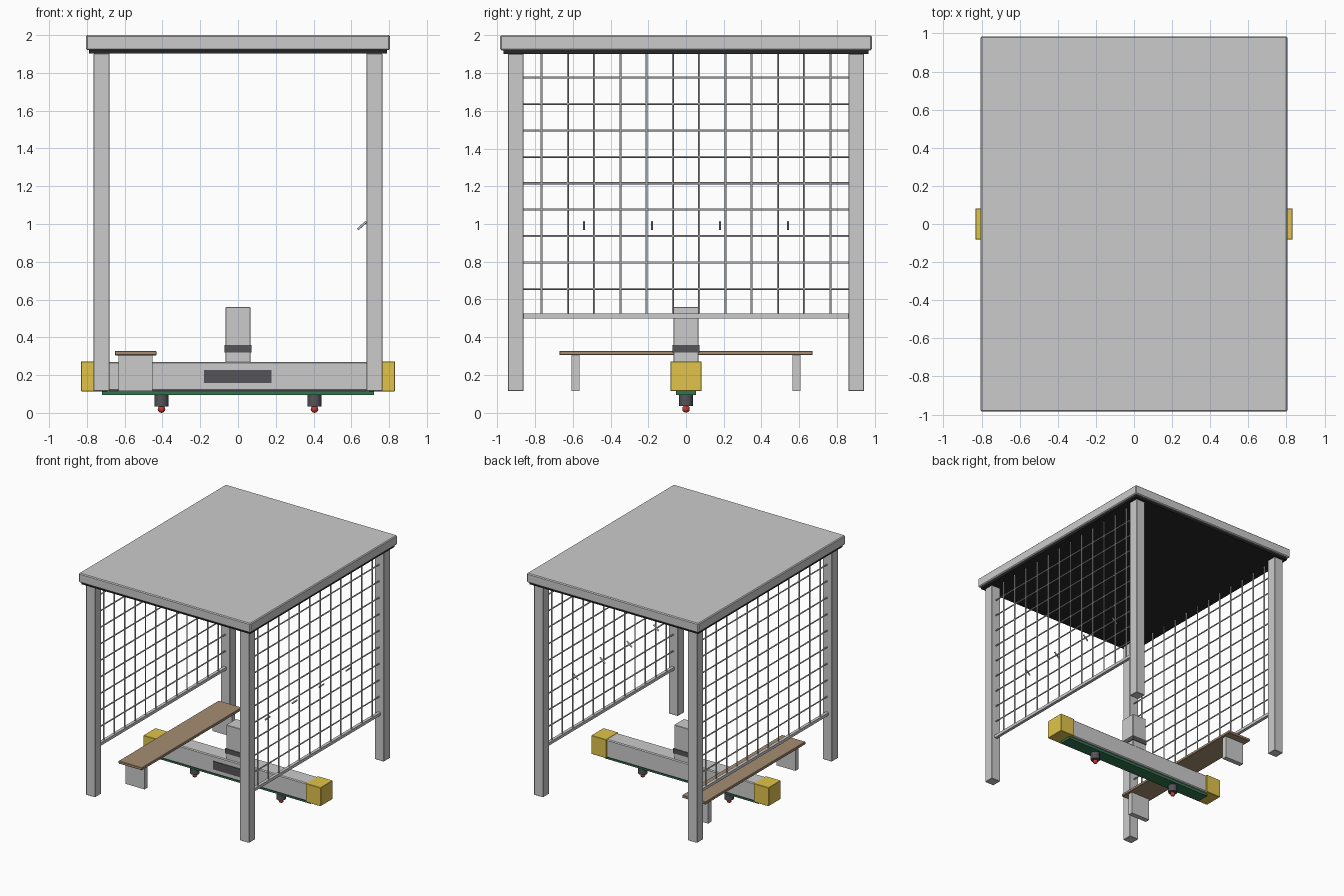
import bpy, math
from mathutils import Vector

if "Cube" in bpy.data.objects:
    bpy.data.objects.remove(bpy.data.objects["Cube"])


def material(name, rgb):
    m = bpy.data.materials.new(name)
    m.diffuse_color = (*rgb, 1)
    m.use_nodes = True
    m.node_tree.nodes["Principled BSDF"].inputs["Base Color"].default_value = m.diffuse_color
    return m


DARK = material("dark", (0.02, 0.02, 0.022))
CHARCOAL = material("charcoal", (0.09, 0.09, 0.1))
YELLOW = material("yellow", (0.75, 0.55, 0.07))
GREEN = material("green", (0.03, 0.18, 0.08))
WOOD = material("wood", (0.38, 0.27, 0.17))
RED = material("red", (0.6, 0.04, 0.03))


def finish(ob, name, mat):
    ob.name = name
    if mat:
        ob.data.materials.append(mat)
    return ob


def box(name, x, y, z, mat=None, bevel=0):
    """Box from (min, max) ranges on each axis."""
    bpy.ops.mesh.primitive_cube_add(size=1)
    ob = bpy.context.object
    ob.scale = [r[1] - r[0] for r in (x, y, z)]
    ob.location = [(r[0] + r[1]) / 2 for r in (x, y, z)]
    bpy.ops.object.transform_apply(location=False, rotation=False, scale=True)
    if bevel:
        mod = ob.modifiers.new("bevel", "BEVEL")
        mod.width = bevel
        mod.segments = 1
    return finish(ob, name, mat)


def rod(name, a, b, r, sides=8, mat=None):
    """Cylinder from point a to point b."""
    a, b = Vector(a), Vector(b)
    bpy.ops.mesh.primitive_cylinder_add(vertices=sides, radius=r, depth=(b - a).length,
                                        location=(a + b) / 2)
    ob = bpy.context.object
    ob.rotation_euler = (b - a).to_track_quat('Z', 'Y').to_euler()
    bpy.ops.object.shade_smooth_by_angle(angle=math.radians(50))
    return finish(ob, name, mat)


def span(c, half):
    return (c - half, c + half)


# Roof slab and dark ceiling
box("roof", (-0.805, 0.805), (-0.985, 0.985), (1.92, 2.0), bevel=0.007)
box("ceiling", (-0.79, 0.79), (-0.967, 0.967), (1.902, 1.92), DARK)

# Corner posts
for sx in (-1, 1):
    for sy in (-1, 1):
        box("corner_post", span(sx * 0.722, 0.043), span(sy * 0.902, 0.042),
            (0.115, 1.902), bevel=0.003)

# Wire mesh sides with a bottom rail
for sx in (-1, 1):
    px = sx * 0.722
    box("bottom_rail", span(px, 0.013), (-0.86, 0.86), (0.5, 0.525))
    for i in range(12):
        y = -0.765 + i * 0.1391
        rod("upright_wire", (px, y, 0.515), (px, y, 1.902), 0.0055)
    for i in range(9):
        z = 0.656 + i * 0.14
        rod("cross_wire", (px, -0.86, z), (px, 0.86, z), 0.0055)

# Slanted hooks on the right side
for y in (-0.54, -0.18, 0.18, 0.54):
    rod("hook", (0.634, y, 0.972), (0.68, y, 1.012), 0.006)

# Cross beam with padded ends and front plate
box("cross_beam", (-0.815, 0.815), (-0.073, 0.073), (0.117, 0.27), bevel=0.007)
for sx in (-1, 1):
    box("end_cap", span(sx * 0.762, 0.07), (-0.082, 0.082), (0.114, 0.272), YELLOW, bevel=0.003)
box("front_plate", (-0.18, 0.177), (-0.079, -0.07), (0.157, 0.226), CHARCOAL)

# Pedestal with dark band
box("pedestal", (-0.066, 0.066), (-0.066, 0.066), (0.265, 0.56), bevel=0.003)
box("pedestal_band", (-0.071, 0.071), (-0.071, 0.071), (0.32, 0.36), CHARCOAL)

# Green board under the beam, with fittings
box("under_board", (-0.72, 0.72), (-0.054, 0.054), (0.095, 0.117), GREEN)
for x in (-0.405, 0.405):
    rod("fitting", (x, 0, 0.035), (x, 0, 0.097), 0.037, 12, CHARCOAL)
    bpy.ops.mesh.primitive_uv_sphere_add(segments=16, ring_count=8, radius=0.02,
                                         location=(x, 0, 0.02))
    bpy.ops.object.shade_smooth_by_angle(angle=math.radians(50))
    finish(bpy.context.object, "fitting_tip", RED)

# Bench
box("bench_seat", (-0.652, -0.432), (-0.67, 0.67), (0.305, 0.328), WOOD, bevel=0.003)
for sy in (-1, 1):
    box("bench_leg", (-0.632, -0.452), span(sy * 0.585, 0.021), (0.115, 0.307))
